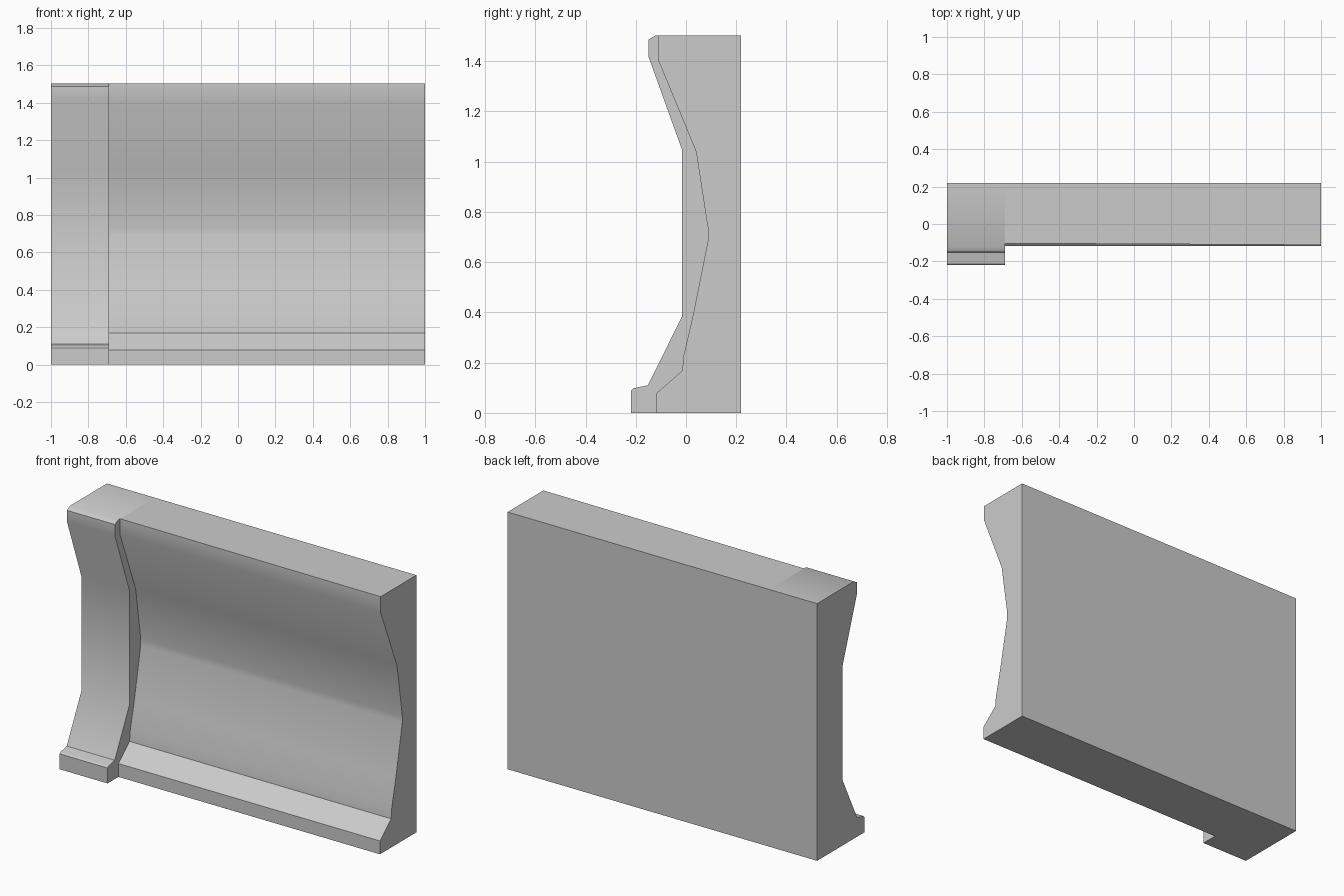
import bpy, bmesh, math

if "Cube" in bpy.data.objects:
    bpy.data.objects.remove(bpy.data.objects["Cube"])


def extrude_profile(name, x0, x1, start, end):
    """Closed solid lofted along x between two (y, z) outlines."""
    bm = bmesh.new()
    a = [bm.verts.new((x0, y, z)) for y, z in start]
    b = [bm.verts.new((x1, y, z)) for y, z in end]
    n = len(a)
    for i in range(n):
        j = (i + 1) % n
        bm.faces.new((a[i], a[j], b[j], b[i]))
    bm.faces.new(a)
    bm.faces.new(b)
    bmesh.ops.recalc_face_normals(bm, faces=bm.faces)
    mesh = bpy.data.meshes.new(name)
    bm.to_mesh(mesh)
    bm.free()
    obj = bpy.data.objects.new(name, mesh)
    bpy.context.collection.objects.link(obj)
    bpy.ops.object.select_all(action='DESELECT')
    obj.select_set(True)
    bpy.context.view_layer.objects.active = obj
    bpy.ops.object.shade_smooth_by_angle(angle=math.radians(30))
    return obj


BACK, TOP, JOINT = 0.218, 1.502, -0.69

# Projecting pillar with a stepped foot and chamfered cap
pillar = [(BACK, 0), (-0.218, 0), (-0.218, 0.09), (-0.21, 0.098),
          (-0.152, 0.11), (-0.015, 0.385), (-0.015, 1.045),
          (-0.15, 1.42), (-0.15, 1.486), (-0.122, TOP), (BACK, TOP)]
extrude_profile("wall_pillar", -1, JOINT, pillar, pillar)


# Recessed wall panel, its top lip leaning out slightly toward the free end
def panel(lip):
    return [(BACK, 0), (-0.118, 0), (-0.118, 0.078), (-0.015, 0.168),
            (-0.01, 0.225), (0.028, 0.39), (0.088, 0.69), (0.088, 0.73),
            (0.04, 1.04), (lip, 1.408), (lip, TOP), (BACK, TOP)]


extrude_profile("wall_panel", JOINT, 1, panel(-0.103), panel(-0.112))
